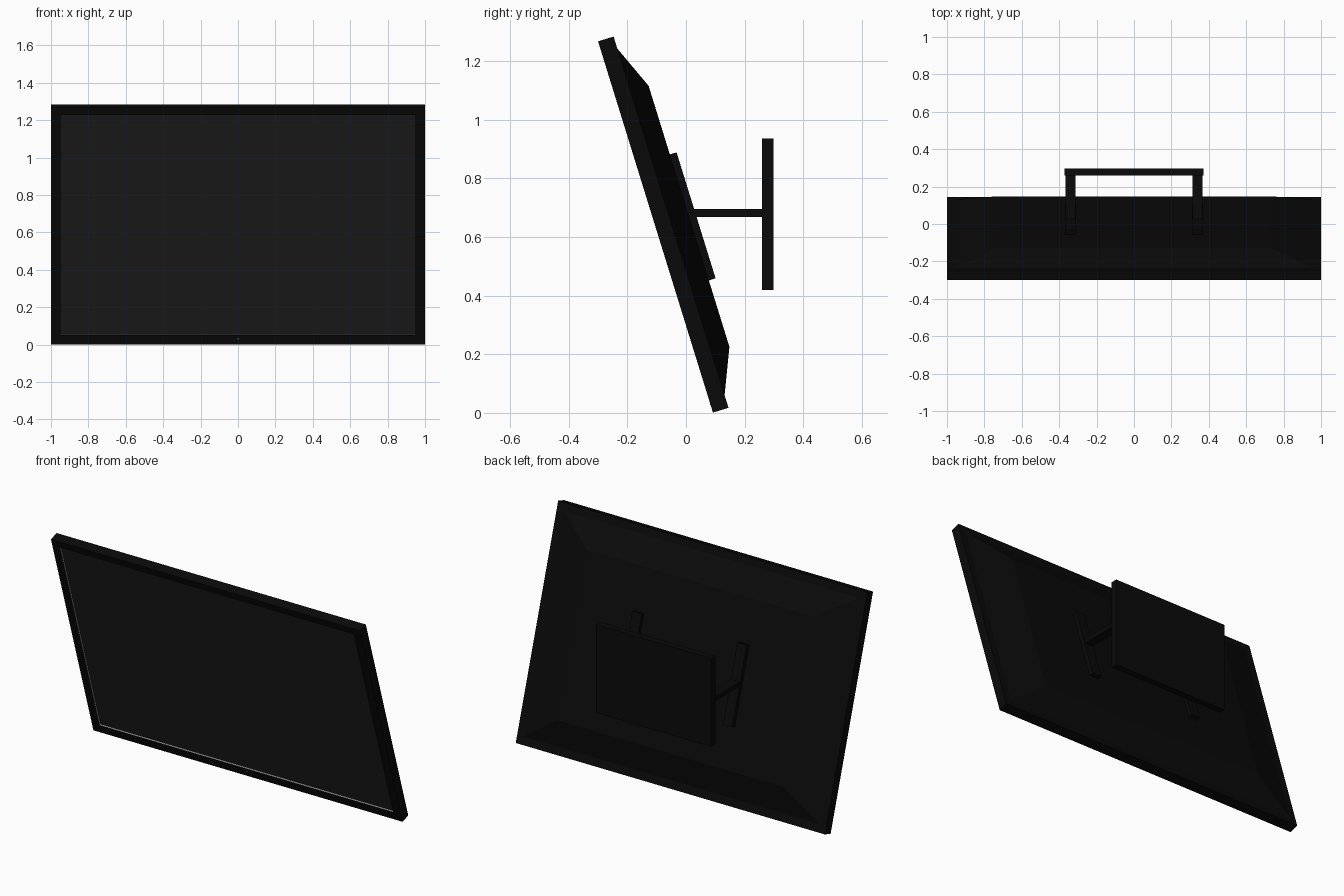
import bpy, bmesh, math
from mathutils import Matrix

if "Cube" in bpy.data.objects:
    bpy.data.objects.remove(bpy.data.objects["Cube"])

# Tilted panel frame: local x = width, y = depth toward the back, z = up the panel
TILT = Matrix.Translation((0, 0.092, 0.001)) @ Matrix.Rotation(math.radians(17.2), 4, 'X')
H, T = 1.326, 0.0555


def material(name, r, g, b):
    m = bpy.data.materials.new(name)
    m.diffuse_color = (r, g, b, 1)
    m.use_nodes = True
    m.node_tree.nodes["Principled BSDF"].inputs["Base Color"].default_value = m.diffuse_color
    return m


BLACK = material("black_plastic", 0.003, 0.003, 0.003)
GLASS = material("dark_glass", 0.013, 0.013, 0.013)
TRIM = material("grey_trim", 0.3, 0.3, 0.3)
BLUE = material("blue_light", 0.1, 0.15, 0.6)


def loft(name, rings, mat, matrix=Matrix(), cap_start=True, cap_end=True):
    """Skin rectangles given as (x0, x1, z0, z1, y)."""
    bm = bmesh.new()
    loops = [[bm.verts.new(c) for c in ((x0, y, z0), (x1, y, z0), (x1, y, z1), (x0, y, z1))]
             for x0, x1, z0, z1, y in rings]
    for a, b in zip(loops, loops[1:]):
        for i in range(4):
            j = (i + 1) % 4
            bm.faces.new((a[j], a[i], b[i], b[j]))
    if cap_start:
        bm.faces.new(loops[0])
    if cap_end and len(loops) > 1:
        bm.faces.new(loops[-1][::-1])
    bm.transform(matrix)
    me = bpy.data.meshes.new(name)
    bm.to_mesh(me)
    bm.free()
    me.materials.append(mat)
    ob = bpy.data.objects.new(name, me)
    bpy.context.collection.objects.link(ob)
    return ob


def box(name, x0, x1, y0, y1, z0, z1, mat, matrix=Matrix()):
    return loft(name, [(x0, x1, z0, z1, y0), (x0, x1, z0, z1, y1)], mat, matrix)


outer = (-1, 1, 0, H)
inner = (-0.95, 0.95, 0.051, 1.285)
DEEP = 0.01

# Bezel frame with closed back, recess trim and screen
loft("bezel_frame", [(*inner, 0), (*outer, 0), (*outer, T)], BLACK, TILT, cap_start=False)
loft("screen_trim", [(*inner, DEEP), (*inner, 0)], TRIM, TILT, False, False)
loft("screen", [(*inner, DEEP)], GLASS, TILT)

# Tapered rear housing
loft("rear_housing", [(-0.957, 0.957, 0.045, 1.283, T - 0.002),
                      (-0.957, 0.957, 0.045, 1.283, T),
                      (-0.73, 0.73, 0.198, 1.13, 0.12)], BLACK, TILT)

# Power light
box("power_light", -0.004, 0.004, -0.001, 0.002, 0.028, 0.036, BLUE, TILT)

# Wall mount: tilted rails, horizontal arms, wall plate
for side, s in (("left", -1), ("right", 1)):
    c = 0.34 * s
    box(f"mount_rail_{side}", c - 0.03, c + 0.03, 0.115, 0.144, 0.435, 0.885, BLACK, TILT)
    box(f"mount_arm_{side}", c - 0.027, c + 0.027, 0.01, 0.27, 0.668, 0.695, BLACK)
box("wall_plate", -0.372, 0.372, 0.26, 0.298, 0.42, 0.937, BLACK)
